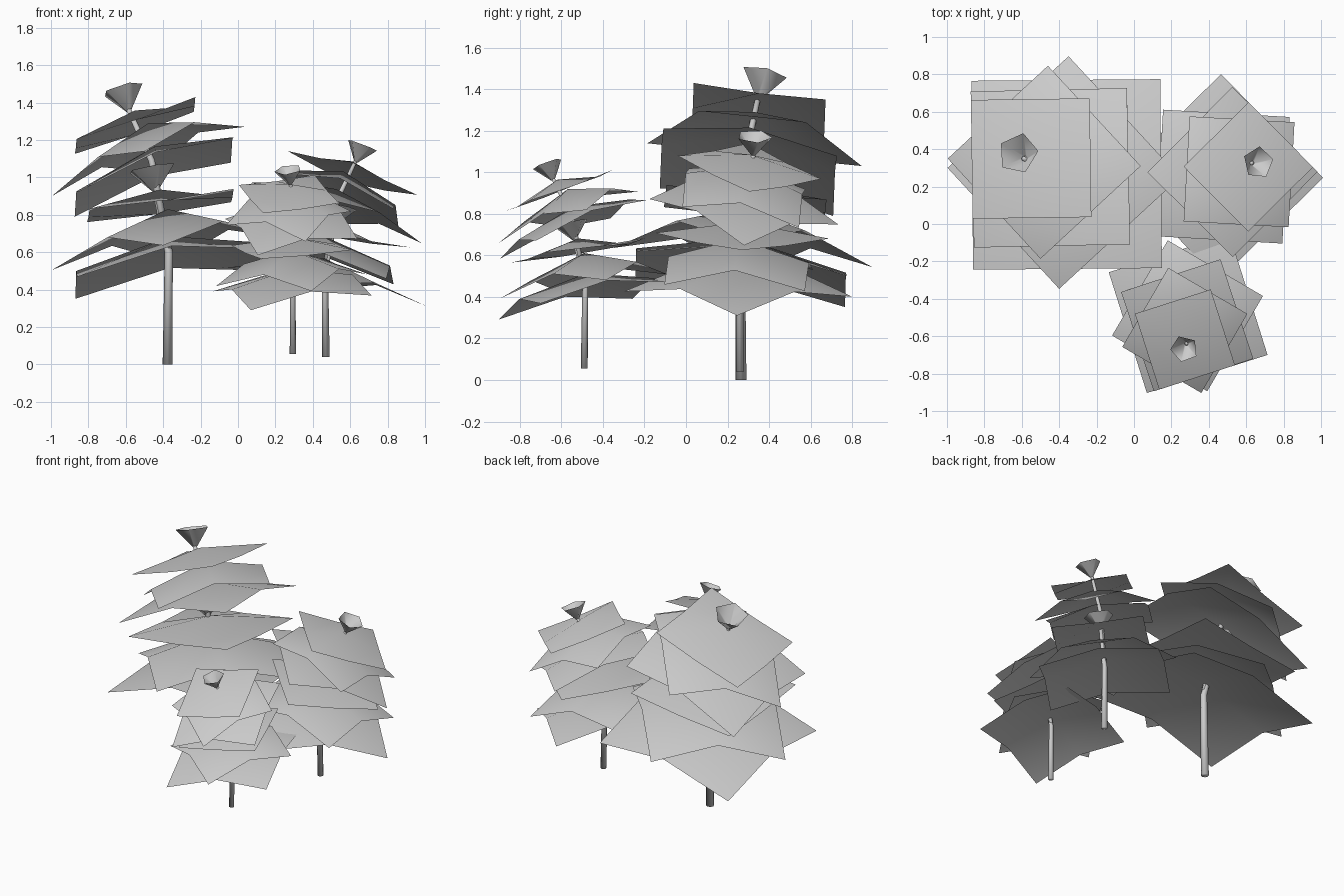
import bpy, bmesh
from math import radians, cos, sin, pi
from mathutils import Vector, Matrix

if "Cube" in bpy.data.objects:
    bpy.data.objects.remove(bpy.data.objects["Cube"])


def finish(bm, name, mat):
    bmesh.ops.recalc_face_normals(bm, faces=bm.faces)
    if sum(f.normal.z for f in bm.faces) < 0 and "leaf" in name:
        bmesh.ops.reverse_faces(bm, faces=bm.faces)
    for f in bm.faces:
        f.smooth = True
    bm.transform(mat)
    me = bpy.data.meshes.new(name)
    bm.to_mesh(me)
    bm.free()
    bpy.context.collection.objects.link(bpy.data.objects.new(name, me))


def ring(bm, centre, axis, radius, sides, phase=0.0):
    q = Vector((0, 0, 1)).rotation_difference(axis)
    return [bm.verts.new(centre + q @ Vector((radius * cos(phase + 2 * pi * i / sides),
                                              radius * sin(phase + 2 * pi * i / sides), 0)))
            for i in range(sides)]


def bridge(bm, a, b):
    for i in range(len(a)):
        j = (i + 1) % len(a)
        bm.faces.new((a[i], a[j], b[j], b[i]))


# Drooping square leaf: 3x3 grid, raised in the middle, tilted with the stem
def leaf(name, mat, x, y, z, side, rot, sx, sy, mid, peak):
    bm = bmesh.new()
    r = Matrix.Rotation(radians(rot), 3, 'Z')
    g = {}
    for i in (-1, 0, 1):
        for j in (-1, 0, 1):
            p = r @ Vector((i * side / 2, j * side / 2, 0))
            h = (peak, mid, 0)[abs(i) + abs(j)]
            g[i, j] = bm.verts.new((x + p.x, y + p.y, z + sx * p.x + sy * p.y + h))
    for i in (-1, 0):
        for j in (-1, 0):
            bm.faces.new((g[i, j], g[i + 1, j], g[i + 1, j + 1], g[i, j + 1]))
    finish(bm, name, mat)


# Bent tapering stem
def stem(name, mat, pts, radii):
    bm = bmesh.new()
    pts = [Vector(p) for p in pts]
    rings = []
    for k, p in enumerate(pts):
        axis = (pts[min(k + 1, len(pts) - 1)] - pts[max(k - 1, 0)]).normalized()
        rings.append(ring(bm, p, axis, radii[k], 8))
    for a, b in zip(rings, rings[1:]):
        bridge(bm, a, b)
    bm.faces.new(rings[0][::-1])
    bm.faces.new(rings[-1])
    finish(bm, name, mat)


# Open five-sided funnel at the tip of each stem
def funnel(name, mat, apex, rim, radius):
    bm = bmesh.new()
    a, b = Vector(apex), Vector(rim)
    axis = (b - a).normalized()
    bridge(bm, ring(bm, a, axis, 0.014, 5, radians(5)), ring(bm, b, axis, radius, 5, radians(5)))
    finish(bm, name, mat)


# x, y, corner height, side, rotation, slope x, slope y, edge rise, centre rise
LEAVES = [
    (-.36, .265, .485, 1.01, 0.5, .15, -.115, .09, .20),
    (-.375, .275, .59, .88, 42.7, .135, -.08, .11, .24),
    (-.415, .285, .85, .77, 1, .14, -.09, -.01, .085),
    (-.447, .30, 1.0, .835, 1.2, .35, -.15, .07, .165),
    (-.48, .33, 1.085, .73, 42.8, .355, -.12, .09, .205),
    (-.55, .35, 1.278, .635, .8, .355, -.12, -.01, .08),
]


def tree(tag, base, scale, turn):
    m = (Matrix.Translation(base) @ Matrix.Rotation(radians(turn), 4, 'Z')
         @ Matrix.Scale(scale, 4) @ Matrix.Translation((.377, -.265, 0)))
    for k, spec in enumerate(LEAVES):
        leaf(f"{tag}_leaf_{k + 1}", m, *spec)
    stem(f"{tag}_lower_stem", m,
         [(-.377, .265, 0), (-.37, .262, .6), (-.445, .29, .95)], [.026, .022, .016])
    stem(f"{tag}_upper_stem", m,
         [(-.37, .262, .6), (-.462, .29, 1.09), (-.59, .35, 1.375)], [.021, .018, .013])
    funnel(f"{tag}_lower_funnel", m, (-.443, .29, .925), (-.468, .303, 1.05), .13)
    funnel(f"{tag}_top_funnel", m, (-.585, .35, 1.355), (-.62, .377, 1.472), .113)


tree("tall_plant", (-.377, .265, 0), 1.0, 0)
tree("middle_plant", (.47, .26, .04), .77, -136)
tree("small_plant", (.293, -.49, .055), .67, 107)
